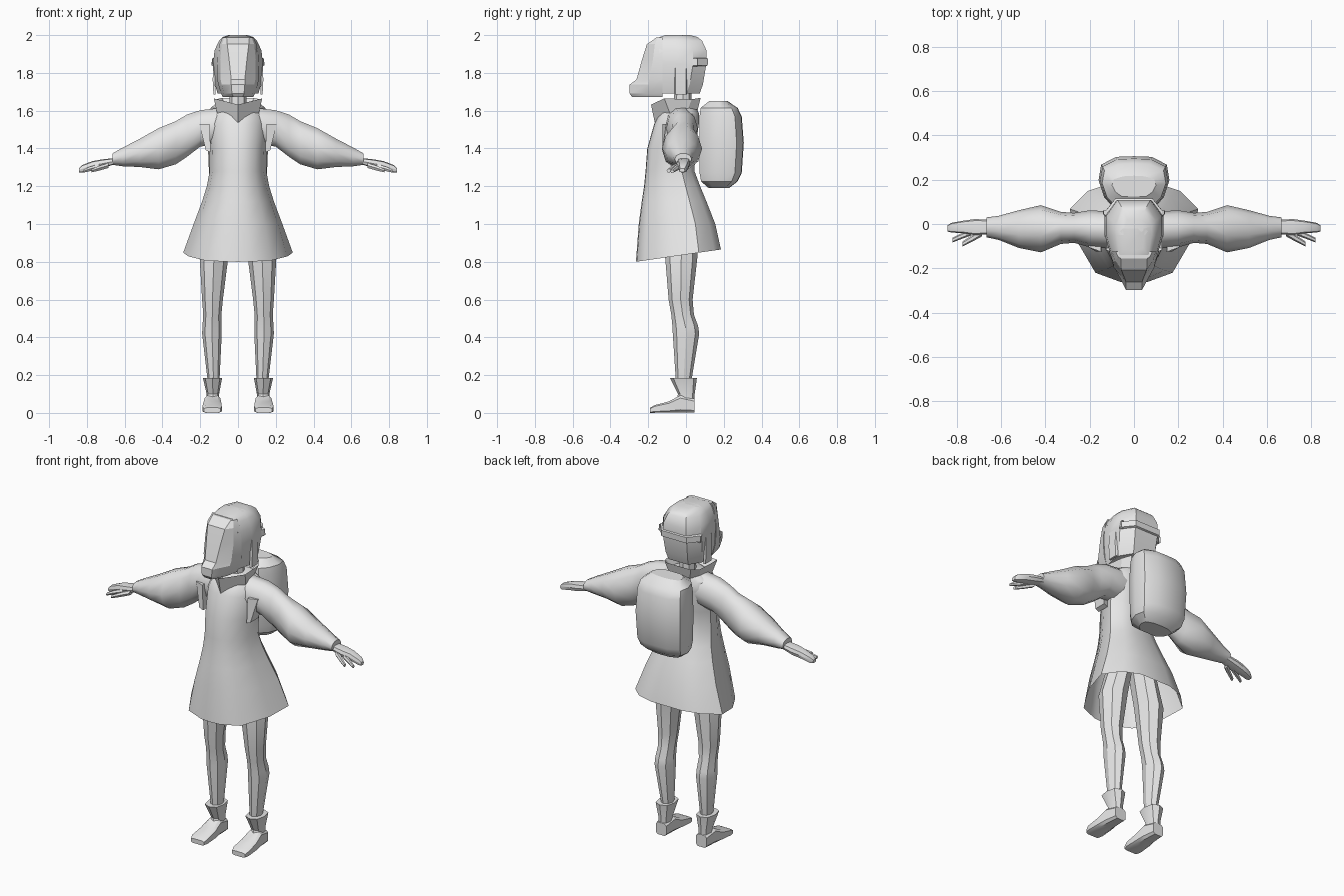
import bpy, bmesh, math

grey = bpy.data.materials.new("plain_grey")
grey.diffuse_color = (0.8, 0.8, 0.8, 1)


def loft(name, rings, caps=(True, True), mirror=False, angle=35):
    """Skin a list of closed rings; optionally cap the ends and mirror in x."""
    bm = bmesh.new()
    vs = [[bm.verts.new(p) for p in r] for r in rings]
    n = len(rings[0])
    for a, b in zip(vs, vs[1:]):
        for i in range(n):
            bm.faces.new((a[i], a[(i + 1) % n], b[(i + 1) % n], b[i]))
    if caps[0]:
        bm.faces.new(vs[0][::-1])
    if caps[1]:
        bm.faces.new(vs[-1])
    bmesh.ops.remove_doubles(bm, verts=bm.verts, dist=0.0005)
    bmesh.ops.recalc_face_normals(bm, faces=bm.faces)
    me = bpy.data.meshes.new(name)
    bm.to_mesh(me)
    bm.free()
    me.materials.append(grey)
    ob = bpy.data.objects.new(name, me)
    bpy.context.collection.objects.link(ob)
    if mirror:
        ob.modifiers.new("mirror", "MIRROR").use_mirror_merge = False
    bpy.ops.object.select_all(action="DESELECT")
    ob.select_set(True)
    bpy.context.view_layer.objects.active = ob
    bpy.ops.object.shade_smooth_by_angle(angle=math.radians(angle))
    return ob


def sym(half):
    """Close a ring from its right half, listed front to back."""
    return half + [(-x, y, z) for x, y, z in reversed(half) if x > 1e-5]


def oval(axis, pos, a0, a1, b0, b1, n=8, p=1.0, turn=0.0):
    """Ring across an axis that fills the bounds a0..a1, b0..b1; p < 1 is boxier."""
    ring = []
    for i in range(n):
        t = 2 * math.pi * i / n + turn
        c, s = math.cos(t), math.sin(t)
        u = (a0 + a1) / 2 + (a1 - a0) / 2 * math.copysign(abs(c) ** p, c)
        v = (b0 + b1) / 2 + (b1 - b0) / 2 * math.copysign(abs(s) ** p, s)
        ring.append({"x": (pos, u, v), "y": (u, pos, v), "z": (u, v, pos)}[axis])
    return ring


def tube(name, axis, rows, mirror=True, n=8, p=1.0, turn=0.0, angle=35):
    return loft(name, [oval(axis, *r, n=n, p=p, turn=turn) for r in rows],
                mirror=mirror, angle=angle)


# Coat: z, front y, back y, half width; the hem rises towards the back
COAT = [(0.80, -0.265, 0.185, 0.29), (1.0, -0.25, 0.155, 0.235),
        (1.12, -0.234, 0.108, 0.19), (1.20, -0.222, 0.075, 0.165),
        (1.28, -0.214, 0.045, 0.15), (1.40, -0.205, 0.05, 0.152),
        (1.53, -0.168, 0.068, 0.165), (1.585, -0.14, 0.068, 0.15),
        (1.62, -0.10, 0.055, 0.09)]
SECTION = [(0, 0), (0.22, 0.01), (0.6, 0.1), (0.9, 0.43), (1, 0.74), (0.72, 0.92),
           (0.35, 1), (0, 1)]
rings = []
for k, (z, f, b, w) in enumerate(COAT):
    tilt = 0.145 if k == 0 else 0.0
    rings.append(sym([(w * u, f + (b - f) * t, z + tilt * (b - f) * t) for u, t in SECTION]))
loft("coat", rings, caps=(False, True), angle=40)

# Standing collar, flared and open at the top, with a point in front
lower = [(0, -0.165, 1.535), (0.11, -0.085, 1.585), (0.10, 0.01, 1.605), (0.07, 0.062, 1.605)]
upper = [(0, -0.185, 1.632), (0.128, -0.115, 1.665), (0.115, 0.03, 1.66), (0.085, 0.078, 1.668)]
inner = [(x * 0.62, -0.02 + (y + 0.02) * 0.6, 1.60) for x, y, z in upper]
loft("collar", [sym(lower), sym(upper), sym(inner)], caps=(False, False), angle=25)

# Neck
tube("neck", "z", [(1.56, -0.048, 0.048, -0.07, 0.03), (1.72, -0.042, 0.042, -0.06, 0.03)],
     mirror=False)

# Sleeves: x, front y, back y, bottom z, top z
tube("sleeve", "x", [(0.09, -0.11, 0.055, 1.42, 1.62), (0.20, -0.105, 0.062, 1.405, 1.607),
                     (0.27, -0.085, 0.05, 1.35, 1.585), (0.33, -0.09, 0.055, 1.31, 1.55),
                     (0.42, -0.128, 0.085, 1.284, 1.513), (0.52, -0.108, 0.062, 1.298, 1.455),
                     (0.61, -0.072, 0.037, 1.303, 1.407), (0.665, -0.06, 0.03, 1.312, 1.375)],
     n=10, angle=45)

# Armpit gussets between the coat front and the sleeve
loft("armpit_flap", [[(0.15, y, 1.53), (0.205, y + 0.02, 1.53), (0.17, y, 1.39), (0.145, y, 1.38)]
                     for y in (-0.125, -0.05)], mirror=True, angle=20)

# Hands: palm with joined outer fingers, index finger and thumb
tube("palm", "x", [(0.645, -0.045, 0.02, 1.318, 1.35), (0.72, -0.05, 0.022, 1.296, 1.342),
                   (0.77, -0.042, 0.015, 1.287, 1.333), (0.825, -0.038, 0.005, 1.272, 1.312),
                   (0.842, -0.034, -0.006, 1.274, 1.295)], p=0.6, angle=30)
tube("index_finger", "x", [(0.735, -0.052, -0.022, 1.29, 1.32), (0.785, -0.07, -0.045, 1.278, 1.305),
                           (0.82, -0.084, -0.063, 1.27, 1.288)], n=6)
tube("thumb", "x", [(0.685, -0.055, -0.02, 1.295, 1.325), (0.73, -0.08, -0.05, 1.282, 1.312),
                    (0.775, -0.102, -0.08, 1.272, 1.292)], n=6)

# Legs: z, x range, y range
tube("leg", "z", [(0.14, 0.1, 0.16, -0.05, 0.03), (0.19, 0.097, 0.163, -0.055, 0.032),
                  (0.42, 0.086, 0.19, -0.07, 0.07), (0.46, 0.087, 0.188, -0.072, 0.064),
                  (0.52, 0.088, 0.184, -0.078, 0.042), (0.60, 0.08, 0.19, -0.092, 0.035),
                  (0.82, 0.052, 0.203, -0.11, 0.06), (1.02, 0.015, 0.14, -0.11, 0.06)],
     angle=28)

# Boots: flared shaft and wedge foot
tube("boot_shaft", "z", [(0.03, 0.1, 0.17, -0.06, 0.046), (0.10, 0.1, 0.166, -0.042, 0.046),
                         (0.186, 0.084, 0.186, -0.085, 0.058)], p=0.8, angle=28)
tube("boot_foot", "y", [(0.046, 0.098, 0.17, 0, 0.075), (-0.03, 0.092, 0.178, 0, 0.095),
                        (-0.09, 0.086, 0.186, 0, 0.062), (-0.165, 0.084, 0.19, 0, 0.042),
                        (-0.19, 0.092, 0.182, 0, 0.028)], p=0.45, turn=math.pi / 8, angle=28)

# Backpack: z, inset towards the rounded ends, depth range
PACK = [(1.19, 0.62, 0.12, 0.225), (1.225, 0.9, 0.08, 0.27), (1.27, 0.96, 0.072, 0.292),
        (1.43, 1.0, 0.07, 0.303), (1.57, 0.96, 0.072, 0.292), (1.615, 0.9, 0.078, 0.27),
        (1.652, 0.62, 0.125, 0.215)]
rings = []
for z, s, f, b in PACK:
    d = b - f
    rings.append(sym([(0.09 * s, f, z), (0.135 * s, f + 0.22 * d, z), (0.16 * s, f + 0.55 * d, z),
                      (0.148 * s, f + 0.85 * d, z), (0.08 * s, b, z), (0, b + 0.003, z)]))
loft("backpack", rings, angle=32)


# Helmet shell: z, front y, back y, half width
def shell(z, f, b, w):
    return sym([(0.8 * w, f, z), (w, f + 0.09, z), (w, b - 0.07, z), (0.6 * w, b, z)])


SHELL = [(1.69, -0.135, 0.072, 0.108), (1.74, -0.138, 0.09, 0.122), (1.85, -0.14, 0.108, 0.132),
         (1.92, -0.142, 0.108, 0.124), (1.97, -0.145, 0.085, 0.1), (1.99, -0.14, 0.06, 0.08),
         (2.0, -0.11, 0.02, 0.05)]
loft("helmet_shell", [shell(*r) for r in SHELL], angle=32)

# Raised band around the sides and back of the helmet
loft("helmet_band", [shell(z, -0.03, b, w) for z, b, w in
                     ((1.835, 0.104, 0.13), (1.84, 0.115, 0.14), (1.875, 0.116, 0.138),
                      (1.88, 0.106, 0.127))], angle=20)

# Side guards hanging at the edge of the shell
loft("helmet_side_guard", [[(x, -0.06, z), (x + 0.012, -0.055, z), (x + 0.012, 0.0, z),
                            (x, 0.005, z)] for x, z in ((0.118, 1.685), (0.122, 1.76), (0.12, 1.85))],
     mirror=True, angle=20)

# Visor with a tapering centre panel and a short snout:
# z, front y, centre half width, side y, side half width, rear half width
VISOR = [(1.672, -0.285, 0.024, -0.20, 0.066, 0.08), (1.69, -0.298, 0.032, -0.21, 0.075, 0.09),
         (1.738, -0.298, 0.036, -0.20, 0.086, 0.104), (1.765, -0.262, 0.036, -0.195, 0.092, 0.11),
         (1.87, -0.233, 0.047, -0.175, 0.094, 0.112), (1.952, -0.207, 0.057, -0.165, 0.086, 0.098),
         (1.988, -0.155, 0.06, -0.148, 0.072, 0.082)]
loft("visor", [sym([(c, f, z), (s, sy, z), (r, -0.125, z)])
               for z, f, c, sy, s, r in VISOR], angle=18)
